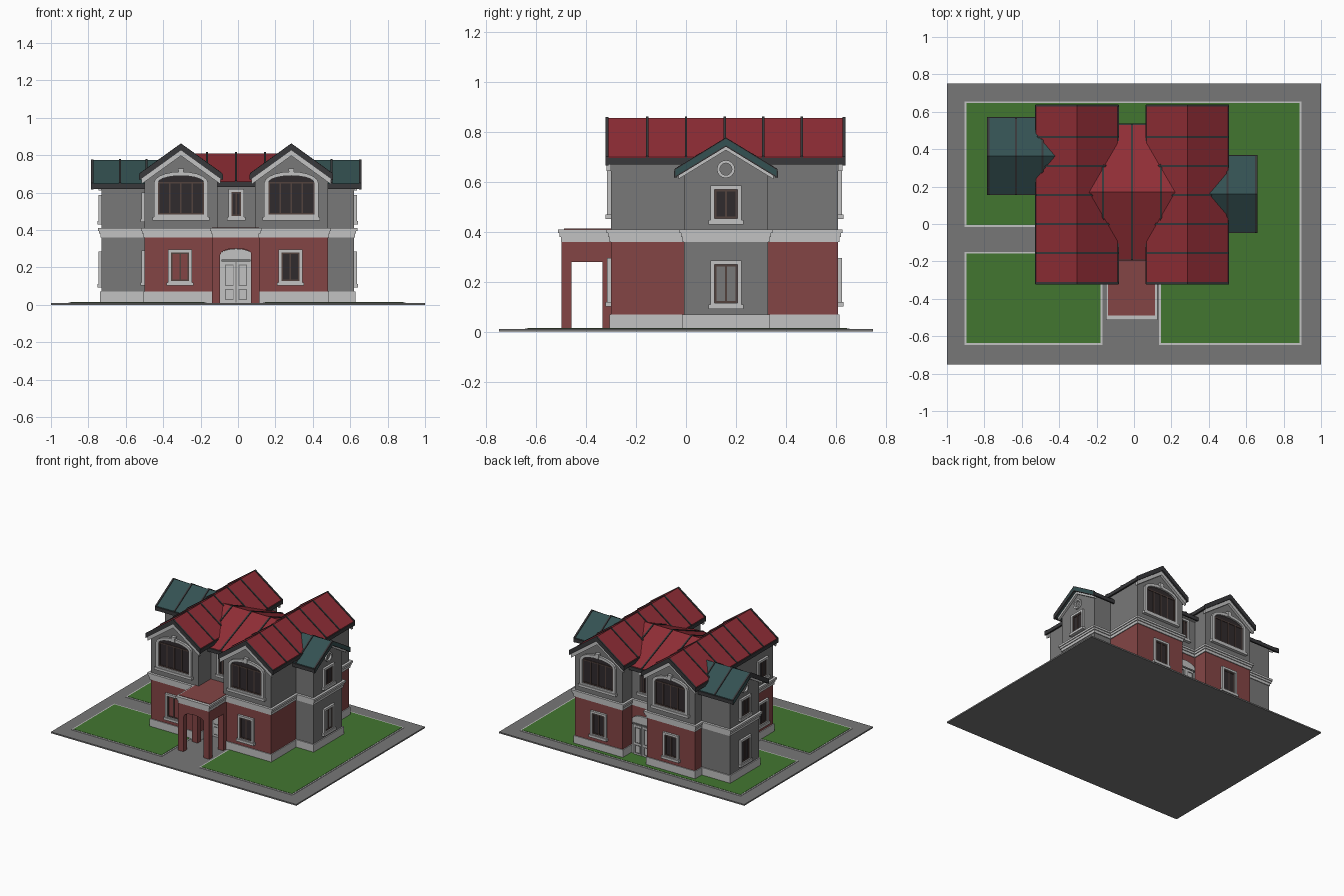
import bpy, bmesh
from math import sin, cos, pi

cube = bpy.data.objects.get("Cube")
if cube:
    bpy.data.objects.remove(cube, do_unlink=True)


def material(name, r, g, b):
    m = bpy.data.materials.new(name)
    m.use_nodes = True
    m.diffuse_color = (r, g, b, 1)
    m.node_tree.nodes["Principled BSDF"].inputs["Base Color"].default_value = (r, g, b, 1)
    return m


PAVING = material("paving grey", .185, .185, .185)
GRASS = material("grass green", .055, .18, .03)
TRIM = material("light grey trim", .54, .54, .54)
WALL = material("wall grey", .19, .19, .19)
BRICK = material("brick red", .23, .06, .06)
RED = material("roof red", .28, .027, .037)
TEAL = material("roof teal", .034, .082, .084)
DARK = material("dark roof trim", .04, .04, .043)
GLASS = material("dark glass", .03, .024, .026)
BROWN = material("window bar brown", .085, .055, .048)


def solid(name, outline, axis, a, b, mat, hole=None):
    """Extrude an outline along an axis from a to b, with an optional matching hole."""
    bm = bmesh.new()

    def point(p, d):
        return {"x": (d, p[0], p[1]), "y": (p[0], d, p[1]), "z": (p[0], p[1], d)}[axis]

    def loop(pts, d):
        return [bm.verts.new(point(p, d)) for p in pts]

    def bridge(l1, l2):
        n = len(l1)
        for i in range(n):
            j = (i + 1) % n
            bm.faces.new((l1[i], l1[j], l2[j], l2[i]))

    lo, hi = loop(outline, a), loop(outline, b)
    bridge(lo, hi)
    if hole:
        hlo, hhi = loop(hole, a), loop(hole, b)
        bridge(hlo, hhi)
        bridge(lo, hlo)
        bridge(hi, hhi)
    else:
        bm.faces.new(lo)
        bm.faces.new(hi)
    bmesh.ops.recalc_face_normals(bm, faces=bm.faces)
    me = bpy.data.meshes.new(name)
    bm.to_mesh(me)
    bm.free()
    me.materials.append(mat)
    ob = bpy.data.objects.new(name, me)
    bpy.context.collection.objects.link(ob)
    return ob


def rect(u0, u1, v0, v1):
    return [(u0, v0), (u1, v0), (u1, v1), (u0, v1)]


def box(name, x0, x1, y0, y1, z0, z1, mat, grow=0):
    solid(name, rect(x0 - grow, x1 + grow, y0 - grow, y1 + grow), "z", z0, z1, mat)


def arched(c, w, z0, spring, rise, n=10):
    return [(c - w, z0), (c + w, z0)] + [
        (c + w * cos(pi * i / n), spring + rise * sin(pi * i / n)) for i in range(n + 1)]


def chevron(c, h, ridge, slope, t):
    e = ridge - slope * h
    return [(c - h, e), (c, ridge), (c + h, e), (c + h, e - t), (c, ridge - t), (c - h, e - t)]


def cornice(name, x0, x1, y0, y1):
    for i, (z0, z1) in enumerate([(.36, .38), (.38, .395), (.395, .41)]):
        box(name, x0, x1, y0, y1, z0, z1, TRIM, .006 * (i + 1))


def window(name, axis, face, s, c, w, z0, z1, pane=GLASS, bars=1, rise=0, f=.016):
    """Framed window on a wall; s is the outward direction along the axis."""
    if rise:
        outer = arched(c, w, z0, z1 - rise, rise)
        inner = arched(c, w - f, z0 + f, z1 - rise, rise - f)
    else:
        outer, inner = rect(c - w, c + w, z0, z1), rect(c - w + f, c + w - f, z0 + f, z1 - f)
    solid(name + "_frame", outer, axis, face - s * .005, face + s * .016, TRIM, inner)
    solid(name + "_pane", inner, axis, face, face + s * .004, pane)
    solid(name + "_sill", rect(c - w - .008, c + w + .008, z0 - .008, z0 + .01),
          axis, face, face + s * .022, TRIM)
    # Sash and glazing bars
    for i in range(bars + 2):
        u = c + (w - f - .004) * (2 * i / (bars + 1) - 1)
        solid(name + "_bar", rect(u - .004, u + .004, z0 + f, z1 - f - (rise - f if rise else 0)),
              axis, face, face + s * .008, BROWN)
    for z in [z0 + f + .004, z1 - rise - (0 if rise else f + .004)]:
        solid(name + "_rail", rect(c - w + f, c + w - f, z - .004, z + .004),
              axis, face, face + s * .008, BROWN)


def roof(name, axis, c, h, ridge, slope, a, b, mat, ribs, ends):
    solid(name, chevron(c, h, ridge, slope, .025), axis, a, b, mat)
    for r in ribs:
        solid(name + "_rib", chevron(c, h + .002, ridge + .006, slope, .02), axis, r - .005, r + .005, DARK)
    for e in ends:
        solid(name + "_edge", chevron(c, h + .004, ridge + .005, slope, .036), axis, e - .006, e + .006, DARK)
    z = ridge - slope * h
    for u in (c - h, c + h):
        solid(name + "_gutter", rect(u - .006, u + .006, z - .03, z - .004), axis, a, b, DARK)


def gable_body(name, axis, c, w, top, apex, a, b):
    solid(name, [(c - w, .36), (c + w, .36), (c + w, top), (c, apex), (c - w, top)], axis, a, b, WALL)


# Ground, lawns and kerbs
box("ground", -1, 1, -.75, .75, 0, .01, PAVING)
for g, z, mat, name in [(.006, .013, TRIM, "kerb"), (-.004, .015, GRASS, "lawn")]:
    box(name + "_small", -.9, -.175, -.64, -.155, .005, z, mat, g)
    solid(name + "_large", [(-.9 - g, -.01 - g), (.14 - g, -.01 - g), (.14 - g, -.64 - g),
                            (.89 + g, -.64 - g), (.89 + g, .65 + g), (-.9 - g, .65 + g)],
          "z", .005, z, mat)

# Two main wings
MID = -.01
for side, tag in [(-1, "right"), (1, "left")]:
    c, wing = MID + side * .295, tag + "_wing"
    x0, x1, y0, y1 = c - .195, c + .195, -.3, .61
    box(wing + "_plinth", x0, x1, y0, y1, .005, .07, TRIM, .006)
    box(wing + "_ground_floor", x0, x1, y0, y1, .07, .36, BRICK)
    cornice(wing + "_cornice", x0, x1, y0, y1)
    gable_body(wing + "_upper_floor", "y", c, .195, .70, .84, y0, y1)
    roof(wing + "_roof", "y", c, .218, .857, .72, -.32, .637, RED,
         [-.155 + .155 * i for i in range(5)], [-.317, .634])
    for face, s, end in [(y0, -1, "front"), (y1, 1, "back")]:
        solid(wing + "_bargeboard", chevron(c, .212, .833, .72, .036), "y", face, face + s * .018, TRIM)
        big = wing + "_" + end + "_upper_window"
        window(big, "y", face, s, c, .145, .46, .712, GLASS, 3, .06, .022)
        solid(big + "_keystone", [(c - .01, .69), (c + .01, .69), (c + .016, .73), (c - .016, .73)],
              "y", face, face + s * .022, TRIM)
        pane = BRICK if (side < 0 and end == "front") else GLASS
        window(wing + "_" + end + "_lower_window", "y", face, s, c - .005, .064, .11, .295, pane)

# Windows on the wing's outer side wall
window("side_upper_window", "x", -.5, -1, -.17, .06, .45, .6)
window("side_lower_window", "x", -.5, -1, -.17, .06, .11, .29)

# Central block with cross roof
box("centre_plinth", -.15, .13, -.16, .5, .005, .07, TRIM, .006)
box("centre_ground_floor", -.15, .13, -.16, .5, .07, .36, BRICK)
cornice("centre_cornice", -.15, .13, -.16, .5)
gable_body("centre_upper_floor", "x", .17, .33, .65, .785, -.15, .13)
box("centre_eave_trim", -.15, .13, -.16, .5, .632, .658, TRIM, .015)
roof("centre_roof", "x", .17, .36, .81, .417, -.25, .23, RED, [MID - .155, MID, MID + .155], [])
window("centre_front_window", "y", -.16, -1, MID, .042, .46, .62)
window("centre_back_window", "y", .5, 1, MID, .042, .46, .62)

# Side bays: outer wall, inner end, centre line and roof overhang
for tag, s, wall, inner, cy, tip, ribs in [("right", -1, -.73, -.40, .363, -.785, [-.63, -.49]),
                                           ("left", 1, .62, .385, .16, .66, [.5])]:
    bay = tag + "_bay"
    x0, x1 = sorted((wall, inner))
    y0, y1 = cy - .168, cy + .168
    box(bay + "_plinth", x0, x1, y0, y1, .005, .07, TRIM, .008)
    box(bay + "_ground_floor", x0, x1, y0, y1, .07, .36, WALL)
    cornice(bay + "_cornice", x0, x1, y0, y1)
    gable_body(bay + "_upper_floor", "x", cy, .168, .652, .755, x0, x1)
    roof(bay + "_roof", "x", cy, .203, .773, .61, *sorted((tip, inner)), TEAL, ribs, [tip - s * .006])
    solid(bay + "_bargeboard", chevron(cy, .19, .75, .61, .022), "x", wall, wall + s * .016, TRIM)
    window(bay + "_upper_window", "x", wall, s, cy, .062, .438, .586)
    window(bay + "_lower_window", "x", wall, s, cy, .062, .1, .286, WALL if s > 0 else GLASS)
    rings = [[(cy + r * cos(i * pi / 8), .652 + r * sin(i * pi / 8)) for i in range(16)] for r in (.036, .024)]
    solid(bay + "_round_ornament", rings[0], "x", wall, wall + s * .014, TRIM, rings[1])

# Portico: pillars, arched front, beams, cornice and terrace
PX0, PX1 = -.14, .115
for x in (PX0, PX1 - .045):
    for y in (-.5, -.335):
        box("portico_pillar", x, x + .045, y, y + .04, .005, .36, BRICK)
    box("portico_side_beam", x, x + .045, -.5, -.295, .28, .36, BRICK)
arch = [(MID - .083 * cos(pi * i / 12), .27 + .032 * sin(pi * i / 12)) for i in range(13)]
solid("portico_arch", [(PX0 + .01, .36), (PX0 + .01, .27)] + arch + [(PX1 - .01, .27), (PX1 - .01, .36)],
      "y", -.498, -.462, BRICK)
box("portico_ceiling", PX0 + .002, PX1 - .002, -.498, -.16, .31, .36, BRICK)
cornice("portico_cornice", PX0 + .008, PX1 - .008, -.495, -.16)
box("terrace_floor", PX0 + .002, PX1 - .002, -.49, -.16, .405, .413, BRICK)


def door(name, face, s):
    """Double panelled door in an arched surround."""
    solid(name + "_surround", arched(MID, .088, .01, .265, .035), "y", face, face + s * .012, TRIM)
    solid(name + "_lintel", rect(MID - .078, MID + .078, .232, .242), "y", face, face + s * .022, WALL)
    for k in (-1, 1):
        c = MID + k * .036
        solid(name + "_leaf", rect(c - .033, c + .033, .012, .23), "y", face, face + s * .02, TRIM)
        for z0, z1 in [(.025, .085), (.1, .215)]:
            solid(name + "_panel", rect(c - .023, c + .023, z0, z1), "y", face, face + s * .023,
                  WALL, rect(c - .018, c + .018, z0 + .005, z1 - .005))
    solid(name + "_gap", rect(MID - .003, MID + .003, .012, .232), "y", face, face + s * .018, WALL)


door("front_door", -.166, -1)
door("back_door", .506, 1)
